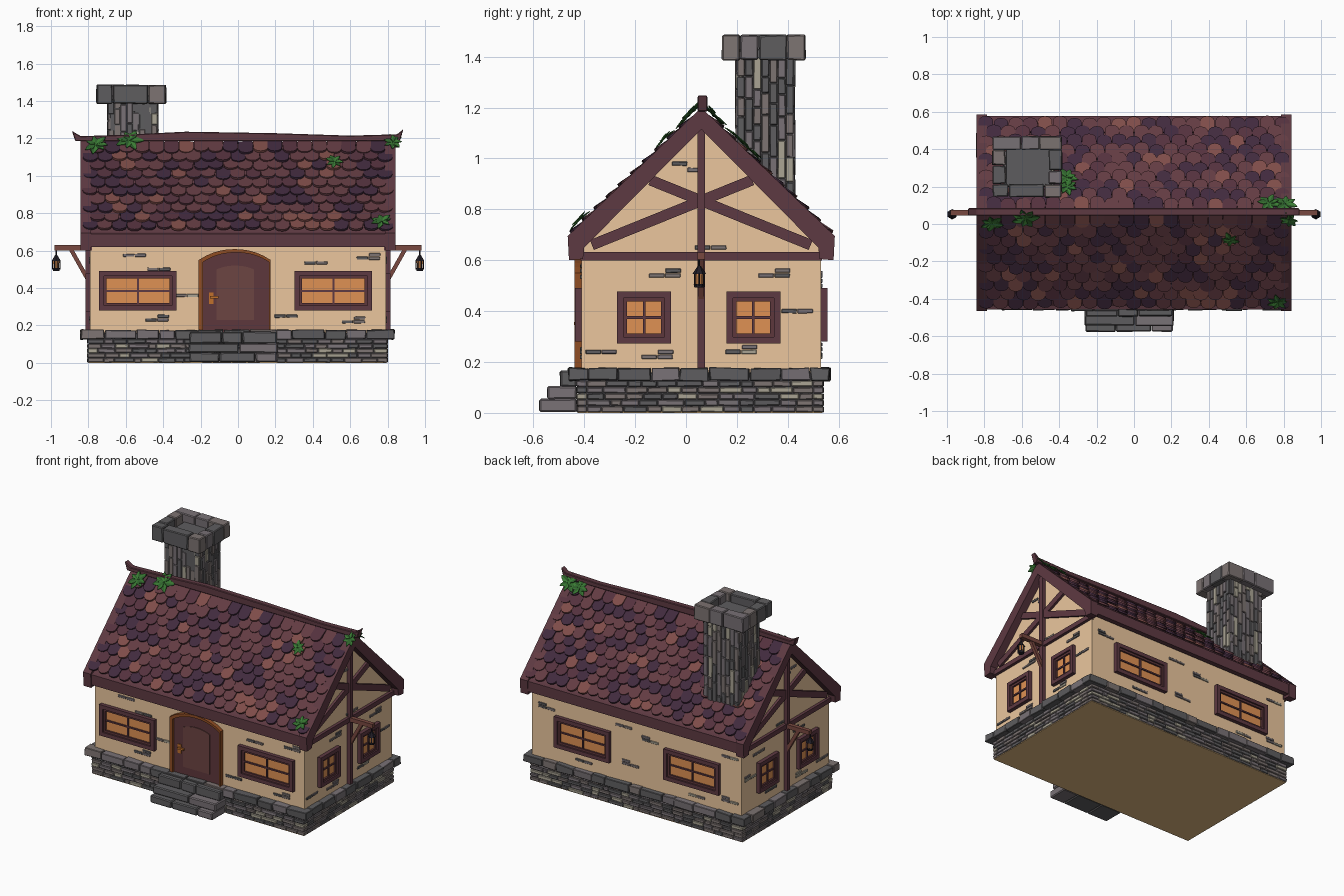
import bpy, bmesh, math, random
from mathutils import Matrix, Vector

if "Cube" in bpy.data.objects:
    bpy.data.objects.remove(bpy.data.objects["Cube"])

random.seed(7)
RY = 0.06                      # ridge y
PALETTE = dict(plaster="EAC59C", wood="5E3C44", wood_light="784A42", door="5E3A3E", door_panel="6C4644",
               trim="8E4E28", glass="DE9054", iron="24222A", brass="C07030", leaf="3C7A36", leaf_dark="305E2E",
               stone_a="787175", stone_b="5E5D5F", stone_c="7C7371", stone_d="A8A292", mortar="48464A",
               tile_a="633E44", tile_b="432E40", tile_c="7E4E4A", tile_d="553540", floor="E0B880")
STONES = ["stone_a", "stone_a", "stone_c", "stone_b", "stone_b", "stone_c", "stone_d"]
BIG = ["stone_a", "stone_b", "stone_c", "stone_b"]


def material(name):
    m = bpy.data.materials.get(name)
    if not m:
        m = bpy.data.materials.new(name)
        h = PALETTE[name]
        m.diffuse_color = [(int(h[i:i + 2], 16) / 255) ** 2.2 for i in (0, 2, 4)] + [1]
        m.use_nodes = True
        m.node_tree.nodes["Principled BSDF"].inputs["Base Color"].default_value = m.diffuse_color
    return m


def frame(axis, sign, origin):
    """Wall frame: local x along the wall, local y up, local z outward."""
    along, out = (Vector((1, 0, 0)), Vector((0, sign, 0))) if axis == 'y' else (Vector((0, 1, 0)), Vector((sign, 0, 0)))
    m = Matrix((along, (0, 0, 1), out)).transposed().to_4x4()
    m.translation = origin
    return m


class Part:
    def __init__(self, name, bevel=0):
        self.name, self.bevel, self.bm, self.mats = name, bevel, bmesh.new(), []

    def paint(self, verts, mat):
        if mat not in self.mats:
            self.mats.append(mat)
        for f in {f for v in verts for f in v.link_faces}:
            f.material_index = self.mats.index(mat)

    def box(self, a0, a1, b0, b1, c0, c1, mat, M=Matrix(), jitter=0):
        T = Matrix.Translation(((a0 + a1) / 2, (b0 + b1) / 2, (c0 + c1) / 2)) @ Matrix.Diagonal((a1 - a0, b1 - b0, c1 - c0, 1))
        vs = bmesh.ops.create_cube(self.bm, size=1, matrix=M @ T)['verts']
        for v in vs:
            v.co += Vector([random.uniform(-jitter, jitter) for _ in range(3)])
        self.paint(vs, mat)

    def prism(self, pts, d0, d1, mat, M=Matrix()):
        lo, hi = ([self.bm.verts.new(M @ Vector((a, b, d))) for a, b in pts] for d in (d0, d1))
        self.bm.faces.new(lo[::-1])
        self.bm.faces.new(hi)
        n = len(pts)
        for i in range(n):
            self.bm.faces.new((lo[i], lo[(i + 1) % n], hi[(i + 1) % n], hi[i]))
        self.paint(lo + hi, mat)

    def beam(self, p, q, w, d0, d1, mat, M=Matrix()):
        p, q = Vector(p), Vector(q)
        n = Vector((p.y - q.y, q.x - p.x)).normalized() * w / 2
        self.prism([p - n, q - n, q + n, p + n], d0, d1, mat, M)

    def cone(self, x, y, z0, z1, r0, r1, mat, n=6):
        vs = bmesh.ops.create_cone(self.bm, cap_ends=True, segments=n, radius1=r0, radius2=r1, depth=z1 - z0,
                                   matrix=Matrix.Translation((x, y, (z0 + z1) / 2)))['verts']
        self.paint(vs, mat)

    def row(self, u0, u1, v0, v1, d0, d1, w, M, mats, jitter=0.003, gap=0.003):
        n = max(1, round((u1 - u0) / w))
        cuts = [u0] + [u0 + (u1 - u0) * (i + random.uniform(-.3, .3)) / n for i in range(1, n)] + [u1]
        for a, b in zip(cuts, cuts[1:]):
            self.box(a + gap / 2, b - gap / 2, v0 + gap / 2, v1 - gap / 2, d0, d1 + random.uniform(-jitter, jitter),
                     random.choice(mats), M, jitter)

    def ring(self, x0, x1, y0, y1, z0, z1, depth, w, mats, jitter=0.003):
        for s in (-1, 1):
            self.row(x0, x1, z0, z1, -depth, 0, w, frame('y', s, (0, y0 if s < 0 else y1, 0)), mats, jitter)
            self.row(y0 + depth, y1 - depth, z0, z1, -depth, 0, w, frame('x', s, (x0 if s < 0 else x1, 0, 0)), mats, jitter)

    def done(self):
        bmesh.ops.recalc_face_normals(self.bm, faces=self.bm.faces[:])
        me = bpy.data.meshes.new(self.name)
        self.bm.to_mesh(me)
        for m in self.mats:
            me.materials.append(material(m))
        ob = bpy.data.objects.new(self.name, me)
        bpy.context.collection.objects.link(ob)
        if self.bevel:
            mod = ob.modifiers.new("bevel", 'BEVEL')
            mod.width, mod.segments = self.bevel, 1


FRONT, BACK = frame('y', -1, (0, -0.41, 0)), frame('y', 1, (0, 0.53, 0))
SIDES = [frame('x', s, (0.79 * s, 0, 0)) for s in (-1, 1)]

# Plaster walls with gables, and floor
p = Part("walls")
p.prism([(-0.41, 0.15), (0.53, 0.15), (0.53, 0.68), (RY, 1.14), (-0.41, 0.68)], -0.79, 0.79, "plaster", frame('x', 1, (0, 0, 0)))
p.box(-0.8, 0.795, -0.425, 0.535, 0, 0.006, "floor")
p.done()

# Stone plinth: thin courses around a mortar core, and a coping of larger stones
p = Part("plinth", 0.003)
p.box(-0.797, 0.792, -0.422, 0.532, 0.004, 0.16, "mortar")
for i in range(5):
    p.ring(-0.805, 0.8, -0.43, 0.54, 0.002 + 0.025 * i, 0.002 + 0.025 * (i + 1), 0.04, 0.075, STONES, 0.0015)
p.ring(-0.84, 0.835, -0.46, 0.565, 0.125, 0.178, 0.075, 0.13, BIG, 0.004)
p.done()

# Front steps, each running back to the plinth
p = Part("front_steps", 0.006)
for z0, z1, y, x0, x1, w in ((.003, .056, -.576, -.26, .21, .15), (.052, .106, -.543, -.265, .215, .2), (.102, .168, -.495, -.26, .21, .17)):
    p.row(x0, x1, z0, z1, y + .43, 0, w, frame('y', -1, (0, y, 0)), BIG, 0.002)
p.done()

# Exposed bricks in the plaster
p = Part("wall_bricks", 0.002)
long_spots = [(-.55, .575), (-.42, .5), (-.27, .36), (-.43, .23), (.26, .25), (.42, .535), (.7, .56), (.62, .22)]
back_spots = [(-.7, .55), (-.1, .5), (.05, .3), (.4, .23), (-.45, .22), (.68, .52), (.1, .55), (-.7, .25)]
side_spots = [(-.08, .54), (.35, .54), (-.33, .24), (-.11, .22), (.22, .24), (.44, .4), (-.23, .7), (.1, .65), (.01, .98), (.07, .955)]
for M, spots in [(FRONT, long_spots), (BACK, back_spots)] + [(S, side_spots) for S in SIDES]:
    for u, v in spots:
        for k in range(1 if v > .68 else random.choice((2, 3))):
            a = u + (-.035, .028, .03)[k]
            b = v + (0, 0, .019)[k]
            p.box(a - .03, a + .03, b - .008, b + .008, -.01, .006, random.choice(STONES), M, .001)
p.done()


# Windows: stepped frame, glowing panes and cross bars
def window(p, M, u, v, w, h):
    for t, inset, d, mat in ((.026, 0, .026, "wood"), (.016, .024, .016, "door")):
        a, b = w / 2 - inset, h / 2 - inset
        for s in (-1, 1):
            p.box(u - a, u + a, v + s * (b - t / 2) - t / 2, v + s * (b - t / 2) + t / 2, -.01, d, mat, M)
            p.box(u + s * (a - t / 2) - t / 2, u + s * (a - t / 2) + t / 2, v - b + t, v + b - t, -.01, d, mat, M)
    a, b = w / 2 - .035, h / 2 - .035
    p.box(u - a, u + a, v - b, v + b, -.01, .004, "glass", M)
    p.box(u - a, u + a, v - .005, v + .005, 0, .012, "wood", M)
    p.box(u - .005, u + .005, v - b, v + b, 0, .012, "wood", M)


p = Part("windows")
for M, us in ((FRONT, (-.535, .51)), (BACK, (-.425, .4))):
    for u in us:
        window(p, M, u, .385, .415, .21)
for M in SIDES:
    for u in (-.165, .265):
        window(p, M, u, .375, .212, .205)
p.done()


# Arched front door with trim and handle
def arch(u0, u1, v0, vs, vt, n=10):
    c, r = (u0 + u1) / 2, (u1 - u0) / 2
    top = [(c + r * t, vs + (vt - vs) * (1 - abs(t) ** 2.2)) for t in (1 - 2 * i / n for i in range(n + 1))]
    return [(u1, v0)] + top + [(u0, v0)]


p = Part("front_door")
p.prism(arch(-.21, .175, .165, .55, .608) + arch(-.186, .165, .165, .54, .59)[::-1], -.01, .028, "trim", FRONT)
p.prism(arch(-.186, .165, .165, .54, .59), -.01, .012, "door", FRONT)
p.prism(arch(-.115, .085, .23, .5, .52), 0, .017, "door_panel", FRONT)
p.box(-.155, -.13, .315, .375, 0, .018, "brass", FRONT)
p.box(-.15, -.105, .345, .357, .018, .03, "brass", FRONT)
p.done()

# Roof slabs, eaves boards and gable barge boards
p = Part("roof_base")
for s in (-1, 1):
    YZ = Matrix.Translation((0, RY, 0)) @ Matrix.Diagonal((1, s, 1, 1)) @ frame('x', 1, (0, 0, 0))
    p.prism([(0, 1.18), (.51, .685), (.51, .63), (0, 1.12)], -.82, .82, "wood", YZ)
    p.prism([(.485, .62), (.518, .62), (.518, .69), (.485, .7)], -.84, .84, "wood", YZ)
    for e in (-1, 1):
        p.prism([(0, 1.2), (.525, .695), (.52, .60), (.465, .605), (.46, .65), (0, 1.115)],
                *sorted((e * .785, e * .842)), "wood", YZ)
p.done()

# Ridge beam with flared ends
p = Part("ridge_beam", 0.004)
p.prism([(-.87, 1.185), (.865, 1.185), (.885, 1.25), (.85, 1.222), (.6, 1.215), (.2, 1.228), (-.28, 1.236),
         (-.6, 1.22), (-.84, 1.212), (-.888, 1.24)], -.02, .02, "wood", frame('y', -1, (0, RY + .005, 0)))
p.done()

# Scalloped roof tiles
A = math.atan2(.5, .52)
SLOPES = [Matrix.Translation((0, RY, 1.185)) @ Matrix.Rotation(r, 4, 'Z') @ Matrix.Rotation(A, 4, 'X') for r in (0, math.pi)]
p = Part("roof_tiles")
W = .079
for S in SLOPES:
    for r in range(10):
        for c in range(22):
            u = (c - 10.5) * W + (W / 2 if r % 2 else 0)
            if abs(u) > .80:
                continue
            L, h = .097 + random.uniform(-.006, .01), W / 2 - .001
            pts = [(h, 0), (-h, 0)] + [(-h * math.cos(t), -L + .032 - .032 * math.sin(t)) for t in (math.pi * i / 6 for i in range(7))]
            M = S @ Matrix.Translation((u, -.004 - .066 * r, random.uniform(-.01, -.006))) @ Matrix.Rotation(random.uniform(-.18, -.12), 4, 'X') @ Matrix.Rotation(random.uniform(-.05, .05), 4, 'Z')
            p.prism(pts, 0, .012, random.choice(["tile_a"] * 4 + ["tile_b"] * 3 + ["tile_d"] * 2 + ["tile_c"]), M)
p.done()

# Gable timbers and lantern brackets
p = Part("gable_timbers")
for M in SIDES:
    p.beam((RY, .175), (RY, 1.14), .03, -.01, .026, "wood", M)
    p.box(-.415, .535, .6, .632, -.01, .02, "wood", M)
    for s in (-1, 1):
        p.beam((RY + s * .43, .66), (RY - s * .2, .915), .042, -.01, .016, "wood", M)
    p.box(RY - .014, RY + .014, .602, .63, 0, .19, "wood_light", M)
    X = M @ Matrix.Translation((RY, 0, 0)) @ Matrix.Rotation(math.pi / 2, 4, 'Y')
    p.beam((-.015, .45), (-.105, .61), .022, -.011, .011, "wood_light", X)
p.done()

# Hanging lanterns
p = Part("lanterns")
for s in (-1, 1):
    x, y = .972 * s, RY - .008
    for z0, z1, r0, r1, mat in ((.575, .605, .004, .004, "iron"), (.545, .578, .028, .006, "iron"),
                                (.505, .546, .016, .02, "glass"), (.492, .506, .019, .022, "iron")):
        p.cone(x, y, z0, z1, r0, r1, mat)
    for k in range(6):
        t = k * math.pi / 3
        p.cone(x + .02 * math.cos(t), y + .02 * math.sin(t), .5, .55, .003, .003, "iron", 4)
p.done()

# Chimney of upright stones with a hollow cap
p = Part("chimney", 0.003)
p.box(-.685, -.44, .2, .42, .7, 1.43, "stone_b")
for s in (-1, 1):
    for M, u0, u1 in ((frame('y', s, (0, .312 + .113 * s, 0)), -.695, -.43), (frame('x', s, (-.5625 + .1325 * s, 0, 0)), .2, .424)):
        n = round((u1 - u0) / .032)
        for i in range(n):
            z, w = .68, (u1 - u0) / n
            while z < 1.39:
                z1 = min(z + random.uniform(.06, .16), 1.4)
                p.box(u0 + i * w + .001, u0 + (i + 1) * w - .001, z + .001, z1 - .002, -.02, random.uniform(-.002, .006),
                      random.choice(STONES), M, .001)
                z = z1
p.done()
p = Part("chimney_cap", 0.005)
p.ring(-.758, -.385, .143, .468, 1.385, 1.487, .07, .12, BIG, .003)
p.done()

# Leaf clusters on the roof
p = Part("roof_plants")
for side, x, s, size in ((0, -.76, .05, .065), (0, -.58, .02, .07), (0, .515, .18, .05), (0, .77, .64, .058), (0, .83, .03, .055),
                         (1, -.36, .24, .06), (1, -.36, .17, .055), (1, .72, .05, .06), (1, .81, .04, .065)):
    C = SLOPES[side] @ Matrix.Translation((-x if side else x, -s, .022))
    for k in range(7):
        L = size * random.uniform(.85, 1.15)
        M = C @ Matrix.Rotation(k * math.tau / 7 + random.uniform(-.2, .2), 4, 'Z') @ Matrix.Rotation(random.uniform(-.2, .1), 4, 'Y')
        for e, mat in ((1, "leaf"), (-1, "leaf_dark")):
            p.prism([(0, 0), (L * .45, e * L * .3), (L * .8, e * L * .16), (L, 0)], 0, .003, mat, M @ Matrix.Rotation(e * .25, 4, 'X'))
p.done()
